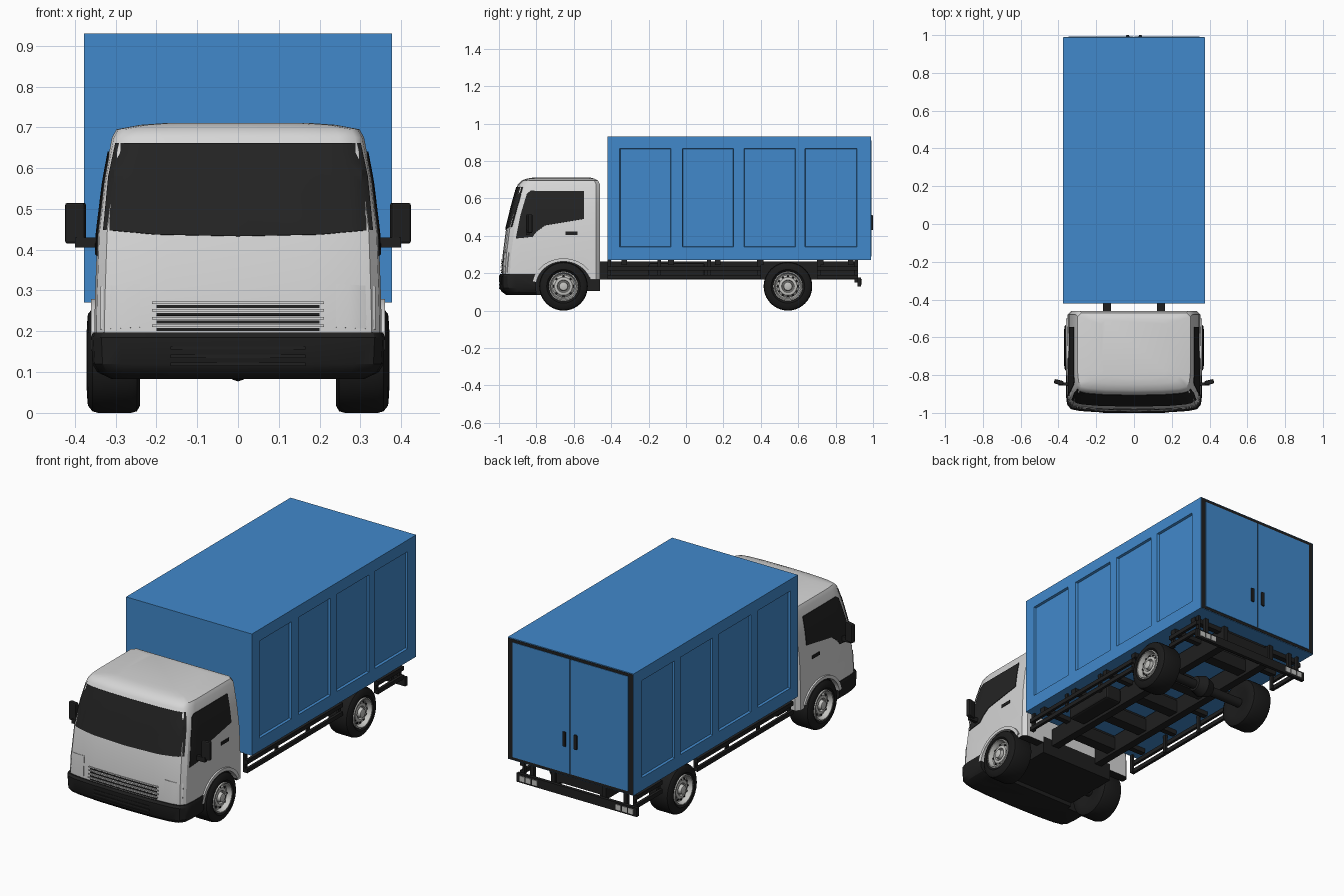
import bpy, bmesh, math
from mathutils import Vector, Matrix
from mathutils.bvhtree import BVHTree

if "Cube" in bpy.data.objects:
    bpy.data.objects.remove(bpy.data.objects["Cube"])


def mat(name, c):
    m = bpy.data.materials.new(name)
    m.diffuse_color = (*c, 1)
    m.use_nodes = True
    m.node_tree.nodes["Principled BSDF"].inputs["Base Color"].default_value = m.diffuse_color
    return m


BLUE = mat("cargo blue", (0.053, 0.25, 0.60))
WHITE = mat("cab white", (0.67, 0.67, 0.67))
BLACK = mat("dark plastic", (0.014, 0.014, 0.014))
GLASS = mat("dark glass", (0.017, 0.017, 0.017))
RUBBER = mat("tyre rubber", (0.011, 0.011, 0.011))
SILVER = mat("rim silver", (0.55, 0.55, 0.53))


def finish(name, bm, mats, smooth=None):
    bmesh.ops.recalc_face_normals(bm, faces=bm.faces)
    me = bpy.data.meshes.new(name)
    bm.to_mesh(me)
    bm.free()
    o = bpy.data.objects.new(name, me)
    bpy.context.collection.objects.link(o)
    for m in mats:
        me.materials.append(m)
    if smooth:
        bpy.ops.object.select_all(action='DESELECT')
        o.select_set(True)
        bpy.context.view_layer.objects.active = o
        bpy.ops.object.shade_smooth_by_angle(angle=math.radians(smooth))
    return o


def box(name, x, y, z, m, bevel=0):
    bm = bmesh.new()
    bmesh.ops.create_cube(bm, size=1)
    for v in bm.verts:
        v.co = [(r[0] + r[1]) / 2 + c * (r[1] - r[0]) for r, c in zip((x, y, z), v.co)]
    if bevel:
        bmesh.ops.bevel(bm, geom=bm.edges[:], offset=bevel, segments=2, affect='EDGES', profile=0.5)
    return finish(name, bm, [m])


def pair(name, x, y, z, m, bevel=0):
    for s, side in ((1, "right"), (-1, "left")):
        box(name + "_" + side, sorted((s * x[0], s * x[1])), y, z, m, bevel)


def ring(z, w, yf, yb):
    front = [(0, 0), (.5, .003), (.8, .010), (.93, .02), (.985, .045), (1, .09)]
    h = [(w * a, yf + b) for a, b in front] + [(w, yb - .02), (w - .02, yb)]
    return [(x, y, z) for x, y in h] + [(-x, y, z) for x, y in h[:0:-1]]


def loft(name, levels, mats, smooth):
    bm = bmesh.new()
    rings = [[bm.verts.new(p) for p in ring(*l)] for l in levels]
    n = len(rings[0])
    for a, b in zip(rings, rings[1:]):
        for i in range(n):
            bm.faces.new((a[i], a[(i + 1) % n], b[(i + 1) % n], b[i]))
    bm.faces.new(rings[0]).material_index = len(mats) - 1
    bm.faces.new(rings[-1])
    return finish(name, bm, mats, smooth)


def lathe(name, profile, cy, cz, s, m, seg=40):
    # profile of (x, radius) turned about the axle
    bm = bmesh.new()
    vs = [bm.verts.new((s * x, cy, cz + r)) for x, r in profile]
    es = [bm.edges.new(p) for p in zip(vs, vs[1:])]
    bmesh.ops.spin(bm, geom=vs + es, cent=(0, cy, cz), axis=(1, 0, 0),
                   angle=2 * math.pi, steps=seg, use_merge=True)
    bmesh.ops.remove_doubles(bm, verts=bm.verts, dist=1e-5)
    return finish(name, bm, [m], 35)


# Cab shell and bumper
cab = loft("cab", [(.165, .352, -.985, -.46), (.22, .352, -.985, -.46), (.30, .35, -.98, -.46),
                   (.44, .345, -.962, -.46), (.57, .329, -.93, -.46), (.675, .309, -.90, -.46),
                   (.695, .298, -.88, -.47), (.706, .24, -.85, -.49), (.711, .17, -.82, -.51)],
           [WHITE, BLACK], 30)
bumper = loft("front_bumper", [(.083, .31, -.96, -.77), (.10, .345, -.985, -.77), (.12, .357, -.997, -.77),
                               (.185, .36, -1.0, -.77), (.197, .356, -.992, -.77)], [BLACK, BLACK], 30)

# Wheel arches cut from both
FY, RY, WZ, WR = -.655, .545, .13, .13
bm = bmesh.new()
for s in (1, -1):
    bmesh.ops.create_cone(bm, cap_ends=True, segments=48, radius1=.148, radius2=.148, depth=.3,
                          matrix=Matrix.Translation((s * .37, FY, WZ)) @ Matrix.Rotation(math.pi / 2, 4, 'Y'))
for f in bm.faces:
    f.material_index = 1
cutter = finish("arch_cutter", bm, [WHITE, BLACK])
cutter.hide_render = True
for o in (cab, bumper):
    mod = o.modifiers.new("arches", 'BOOLEAN')
    mod.operation, mod.solver, mod.object = 'DIFFERENCE', 'EXACT', cutter
    bpy.ops.object.select_all(action='DESELECT')
    o.select_set(True)
    bpy.context.view_layer.objects.active = o
    bpy.ops.object.modifier_apply(modifier=mod.name)
bpy.data.objects.remove(cutter)

dg = bpy.context.evaluated_depsgraph_get()
TREE = BVHTree.FromObject(cab, dg)


def decal(name, pts, side, m, out=.004):
    # thin plate wrapped on the cab: side 0 = front (x, z), side 1 or -1 = flank (y, z)
    bm = bmesh.new()
    bm.faces.new([bm.verts.new((a, -2, b) if side == 0 else (side * 2, a, b)) for a, b in pts])
    ax = 0 if side == 0 else 1
    for k, no in ((ax, (1, 0, 0) if ax == 0 else (0, 1, 0)), (2, (0, 0, 1))):
        lo, hi = min(v.co[k] for v in bm.verts), max(v.co[k] for v in bm.verts)
        n = max(1, int((hi - lo) / .025))
        for i in range(1, n):
            bmesh.ops.bisect_plane(bm, geom=bm.verts[:] + bm.edges[:] + bm.faces[:],
                                   plane_co=Vector(no) * (lo + (hi - lo) * i / n), plane_no=no)
    ray = Vector((0, 1, 0)) if side == 0 else Vector((-side, 0, 0))
    for v in bm.verts:
        hit, no, _, _ = TREE.ray_cast(v.co, ray)
        if hit:
            v.co = hit + no * (out if no.dot(ray) < 0 else -out)
    bmesh.ops.recalc_face_normals(bm, faces=bm.faces)
    bmesh.ops.solidify(bm, geom=bm.faces[:], thickness=.003)
    return finish(name, bm, [m], 30)


# Glass, grille, headlight covers, handles
decal("windshield", [(-.328, .448), (-.2, .437), (0, .433), (.2, .437), (.328, .448),
                     (.315, .58), (.298, .66), (-.298, .66), (-.315, .58)], 0, GLASS)
for i, z in enumerate((.201, .219, .238, .257)):
    decal(f"grille_slot_{i}", [(-.2, z), (.2, z), (.2, z + .007), (-.2, z + .007)], 0, BLACK, .003)
    decal(f"grille_slat_{i}", [(-.21, z + .01), (.21, z + .01), (.21, z + .016), (-.21, z + .016)], 0, WHITE, .007)
for s, side in ((1, "right"), (-1, "left")):
    decal("headlight_cover_" + side, [(s * .24, .21), (s * .335, .205), (s * .335, .31), (s * .24, .316)], 0, WHITE, .003)
    decal("side_window_" + side, [(-.91, .385), (-.82, .395), (-.80, .42), (-.755, .455), (-.545, .49),
                                  (-.545, .64), (-.83, .64), (-.85, .625), (-.885, .51)], s, GLASS)
    decal("door_handle_" + side, [(-.645, .405), (-.58, .405), (-.58, .422), (-.645, .422)], s, BLACK, .006)
    # Fender flare
    ang = [math.radians(a) for a in range(22, 171, 4)]
    arc = [(r, a) for r, l in ((.166, ang), (.147, ang[::-1])) for a in l]
    bm = bmesh.new()
    f = bm.faces.new([bm.verts.new((s * .33, FY + r * math.cos(a), WZ + r * math.sin(a) * .9)) for r, a in arc])
    ext = bmesh.ops.extrude_face_region(bm, geom=[f])
    bmesh.ops.translate(bm, vec=(s * .03, 0, 0), verts=[g for g in ext["geom"] if isinstance(g, bmesh.types.BMVert)])
    finish("fender_flare_" + side, bm, [WHITE], 30)
    # Mirror, turned slightly
    o = box("mirror_" + side, (-.025, .025), (-.012, .012), (-.05, .05), BLACK, .006)
    o.location, o.rotation_euler = (s * .398, -.838, .465), (0, 0, s * .25)
pair("mirror_arm", (.325, .40), (-.855, -.838), (.405, .43), BLACK)
for i, z in enumerate((.115, .135, .155)):
    box(f"bumper_slot_{i}", (-.165, .165), (-1.0, -.985), (z, z + .008), BLACK)
box("cab_floor", (-.225, .225), (-.80, -.46), (.105, .2), BLACK)

# Wheels
for wy, end, holes in ((FY, "front", 8), (RY, "rear", 12)):
    for s, side in ((1, "right"), (-1, "left")):
        tag = f"{end}_{side}"
        lathe("tyre_" + tag, [(.335, .07), (.362, .08), (.37, .09), (.368, .112), (.357, .126), (.343, WR),
                              (.262, WR), (.248, .126), (.24, .112), (.24, .08), (.26, .001)], wy, WZ, s, RUBBER)
        lathe("rim_" + tag, [(.345, .079), (.37, .079), (.371, .073), (.345, .066), (.343, .06), (.355, .048),
                             (.357, .034), (.348, .03), (.348, .026), (.368, .022), (.371, .012), (.371, .0001)],
              wy, WZ, s, SILVER)
        bm = bmesh.new()
        for i in range(holes):
            a = 2 * math.pi * i / holes
            bmesh.ops.create_cone(bm, cap_ends=True, segments=10, radius1=.006, radius2=.006, depth=.008,
                                  matrix=Matrix.Translation((s * .35, wy + .054 * math.cos(a), WZ + .054 * math.sin(a)))
                                  @ Matrix.Rotation(math.pi / 2, 4, 'Y'))
        finish("rim_holes_" + tag, bm, [BLACK])
    lathe("axle_" + end, [(-.25, .0001), (-.25, .025), (.25, .025), (.25, .0001)], wy, WZ, 1, BLACK, 16)
lathe("differential", [(-.06, .0001), (-.05, .04), (0, .058), (.05, .04), (.06, .0001)], RY, .135, 1, BLACK, 20)

# Cargo box with recessed side panels
PANELS = [(-.355, -.08), (-.02, .255), (.31, .585), (.635, .915)]
bm = bmesh.new()
bmesh.ops.create_cube(bm, size=1)
for v in bm.verts:
    v.co = (v.co.x * .754, .284 + v.co.y * 1.408, .6 + v.co.z * .66)
cuts = [((0, y, 0), (0, 1, 0)) for p in PANELS for y in p] + [((0, 0, z), (0, 0, 1)) for z in (.34, .867)]
for co, no in cuts:
    bmesh.ops.bisect_plane(bm, geom=bm.verts[:] + bm.edges[:] + bm.faces[:], plane_co=co, plane_no=no)
bm.normal_update()
panels = [f for f in bm.faces if abs(f.normal.x) > .9 and .34 < f.calc_center_median().z < .867
          and any(a < f.calc_center_median().y < b for a, b in PANELS)]
bmesh.ops.inset_individual(bm, faces=panels, thickness=.005, depth=-.012)
finish("cargo_box", bm, [BLUE])

# Rear doors in a dark frame
box("door_frame", (-.374, .374), (.98, .9895), (.273, .926), BLACK)
pair("rear_door", (.003, .347), (.98, .992), (.288, .910), BLUE)
pair("rear_door_handle", (.025, .043), (.985, 1.0), (.43, .51), BLACK, .004)

# Chassis rails, cross members, floor beams
pair("chassis_rail", (.122, .165), (-.47, .91), (.165, .262), BLACK)
for i, y in enumerate((-.33, -.08, .17, .40, .72, .88)):
    box(f"cross_member_{i}", (-.14, .14), (y - .03, y + .03), (.18, .25), BLACK)
    box(f"floor_beam_{i}", (-.34, .34), (y - .015, y + .015), (.245, .272), BLACK)
box("fuel_tank", (.17, .27), (-.2, .1), (.17, .255), BLACK, .012)

# Side guards before and behind the rear wheel
for tag, a, b, n in (("front", -.42, .40, 4), ("rear", .70, .92, 2)):
    for i, z in enumerate((.168, .215)):
        pair(f"side_guard_{tag}_{i}", (.335, .35), (a, b), (z, z + .022), BLACK)
    for i in range(n):
        y = a + .01 + (b - a - .02) * i / (n - 1)
        pair(f"guard_post_{tag}_{i}", (.325, .337), (y - .01, y + .01), (.168, .275), BLACK)

# Rear bumper with lamps
box("rear_bumper", (-.36, .36), (.918, .936), (.13, .178), BLACK)
pair("bumper_post_inner", (.14, .165), (.90, .92), (.15, .275), BLACK)
pair("bumper_post_outer", (.27, .29), (.90, .92), (.15, .275), BLACK)
for i in range(3):
    x = .235 + i * .038
    pair(f"rear_lamp_{i}", (x, x + .03), (.93, .94), (.14, .168), SILVER)
